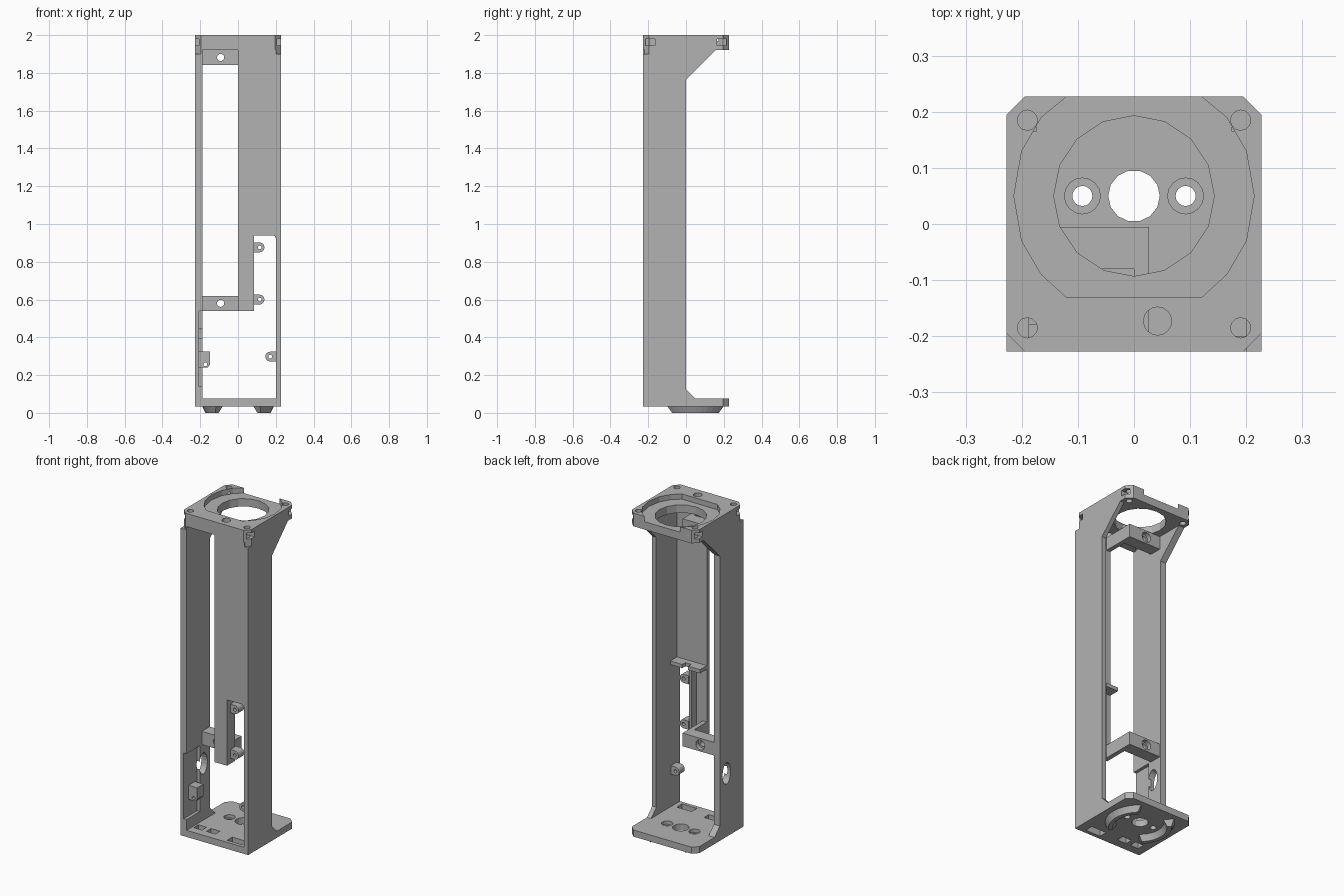
import bpy, bmesh, math
from mathutils import Matrix

if "Cube" in bpy.data.objects:
    bpy.data.objects.remove(bpy.data.objects["Cube"])

GREY = bpy.data.materials.new("plain_grey")
GREY.diffuse_color = (0.45, 0.45, 0.45, 1)
GREY.use_nodes = True
GREY.node_tree.nodes["Principled BSDF"].inputs["Base Color"].default_value = GREY.diffuse_color


def add(name, bm):
    bmesh.ops.recalc_face_normals(bm, faces=bm.faces[:])
    me = bpy.data.meshes.new(name)
    bm.to_mesh(me)
    bm.free()
    me.materials.append(GREY)
    ob = bpy.data.objects.new(name, me)
    bpy.context.collection.objects.link(ob)
    return ob


def prism(name, pts, a, b, axis="z"):
    """Extrude a 2D outline from a to b along an axis."""
    place = {"x": lambda p, t: (t, p[0], p[1]),
             "y": lambda p, t: (p[0], t, p[1]),
             "z": lambda p, t: (p[0], p[1], t)}[axis]
    bm = bmesh.new()
    lo = [bm.verts.new(place(p, a)) for p in pts]
    hi = [bm.verts.new(place(p, b)) for p in pts]
    bm.faces.new(lo)
    bm.faces.new(hi[::-1])
    n = len(pts)
    for i in range(n):
        bm.faces.new((lo[i], lo[(i + 1) % n], hi[(i + 1) % n], hi[i]))
    return add(name, bm)


def box(name, x0, x1, y0, y1, z0, z1):
    return prism(name, [(x0, y0), (x1, y0), (x1, y1), (x0, y1)], z0, z1)


def ring(u, v, ru, rv=None, n=16):
    rv = rv or ru
    return [(u + ru * math.cos(2 * math.pi * i / n),
             v + rv * math.sin(2 * math.pi * i / n)) for i in range(n)]


def cut(ob, cutters):
    for c in cutters:
        m = ob.modifiers.new("cut", "BOOLEAN")
        m.operation, m.solver, m.object = "DIFFERENCE", "EXACT", c
    bpy.context.view_layer.update()
    dg = bpy.context.evaluated_depsgraph_get()
    me = bpy.data.meshes.new_from_object(ob.evaluated_get(dg))
    ob.modifiers.clear()
    ob.data = me
    for c in cutters:
        bpy.data.objects.remove(c)
    return ob


W, C = 0.227, 0.032

# Side walls with top and bottom gussets
side = [(-W, 0.035), (0.16, 0.035), (0.16, 0.075), (0.05, 0.075), (0, 0.125),
        (0, 1.765), (0.155, 1.92), (0.155, 1.925), (-W, 1.925)]


def corner(sx, sy, z0, z1):
    s, e = W - C, W + 0.01
    return prism("corner_cut", [(sx * (s - 0.01), sy * e), (sx * e, sy * e),
                                (sx * e, sy * (s - 0.01))], z0, z1)


left = prism("left_wall", side, -W, -0.187, "x")
cut(left, [prism("oval", ring(-0.065, 0.42, 0.038, 0.065, 20), -0.3, -0.1, "x"),
           box("pocket", -0.206, -0.1, -0.3, -0.1, 0.14, 0.54),
           corner(-1, -1, 1.9, 2.1)])
right = prism("right_wall", side, 0.2, W, "x")
cut(right, [corner(1, -1, 1.9, 2.1)])

# Top plate: stepped seat open at the back, bore, screw holes and nut slots
top = box("top_plate", -W, W, -W, W, 1.92, 2.0)
seat = [(-0.12, 0.26), (-0.12, 0.227), (-0.165, 0.19), (-0.2, 0.13),
        (-0.214, 0.05), (-0.2, -0.03), (-0.165, -0.09), (-0.12, -0.131)]
seat += [(-x, y) for x, y in reversed(seat)]
cutters = [prism("seat", seat, 1.968, 2.1),
           prism("bore", ring(0, 0.05, 0.143), 1.8, 2.1),
           prism("wire_hole", ring(0.042, -0.173, 0.025), 1.8, 2.1)]
for sx in (-1, 1):
    for sy in (-1, 1):
        cutters.append(prism("screw", ring(sx * 0.19, sy * 0.185, 0.018, n=12), 1.8, 2.1))
        xs = sorted((sx * 0.175, sx * 0.3))
        cutters.append(box("nut_slot", *xs, sy * 0.19 - 0.025, sy * 0.19 + 0.025, 1.945, 1.98))
        cutters.append(corner(sx, sy, 1.8, 2.1))
cut(top, cutters)

# Base plate with chamfered back corners, bores and connector slots
base = prism("base_plate", [(-W, -W), (W, -W), (W, W - C), (W - C, W),
                            (C - W, W), (-W, W - C)], 0.035, 0.075)
cutters = [prism("centre_bore", ring(0, 0.05, 0.046, n=14), 0, 0.2),
           box("slot", 0.07, 0.17, -0.205, -0.155, 0, 0.2),
           box("slot", -0.09, -0.03, -0.175, -0.13, 0, 0.2),
           box("slot", -0.175, -0.12, -0.175, -0.13, 0, 0.2)]
for s in (-1, 1):
    cutters.append(prism("bolt", ring(s * 0.092, 0.05, 0.018), 0, 0.2))
    cutters.append(prism("counterbore", ring(s * 0.092, 0.05, 0.032), 0.055, 0.2))
cut(base, cutters)

# Curved feet under the base, tapered toward the ground
for name, mid in (("right_foot", 0), ("left_foot", math.pi)):
    bm = bmesh.new()
    rows = []
    for i in range(11):
        t = i / 5 - 1
        row = []
        for r, z, half in ((0.13, 0.036, 52), (0.19, 0.036, 52), (0.172, 0, 46), (0.148, 0, 46)):
            a = mid + math.radians(half) * t
            row.append(bm.verts.new((r * math.cos(a), 0.05 + r * math.sin(a), z)))
        rows.append(row)
    for p, q in zip(rows, rows[1:]):
        for k in range(4):
            bm.faces.new((p[k], p[(k + 1) % 4], q[(k + 1) % 4], q[k]))
    bm.faces.new(rows[0])
    bm.faces.new(rows[-1][::-1])
    add(name, bm)

# Front panel with the lower strip beside the rounded opening
prism("front_panel", [(0, 0.54), (0.085, 0.54), (0.085, 0.94), (0.185, 0.94),
                      (0.196, 0.935), (0.201, 0.92), (0.201, 1.925), (0, 1.925)],
      -W, -0.2, "y")
box("strip_flange", 0.068, 0.085, -0.201, -0.15, 0.54, 0.95)
cut(box("panel_shelf", 0.0, 0.201, -0.201, -0.135, 0.94, 0.962),
    [box("notch", 0.08, 0.12, -0.165, -0.1, 0.9, 1.0)])

# Cross tabs joining the panel to the left wall
for name, z0 in (("upper_tab", 1.842), ("lower_tab", 0.54)):
    tab = prism(name, [(-0.19, -0.08), (0, -0.08), (0, -0.201), (0.027, -0.201),
                       (0.027, -0.005), (-0.19, -0.005)], z0, z0 + 0.08)
    cut(tab, [prism("hole", ring(-0.092, z0 + 0.04, 0.019), -0.2, 0.1, "y"),
              prism("recess", ring(-0.092, z0 + 0.04, 0.03), -0.03, 0.1, "y")])


# Rounded screw lugs
def lug(name, x, z, root):
    s = 1 if root < x else -1
    pts = [(root, z - s * 0.026)]
    pts += [(x + s * 0.025 * math.cos(a), z + s * 0.026 * math.sin(a))
            for a in [math.radians(-90 + 22.5 * i) for i in range(9)]]
    pts += [(root, z + s * 0.026)]
    cut(prism(name, pts, -0.195, -0.14, "y"),
        [prism("hole", ring(x, z, 0.01, n=12), -0.3, 0, "y")])


lug("upper_lug", 0.115, 0.876, 0.08)
lug("middle_lug", 0.115, 0.6, 0.08)
lug("side_lug", 0.17, 0.298, 0.205)

# Mounting block on the left wall
cut(prism("left_block", [(-0.208, 0.24), (-0.16, 0.24), (-0.149, 0.255),
                         (-0.149, 0.325), (-0.208, 0.325)], -0.18, -0.12, "y"),
    [prism("hole", ring(-0.173, 0.257, 0.01, n=12), -0.3, 0, "y")])
